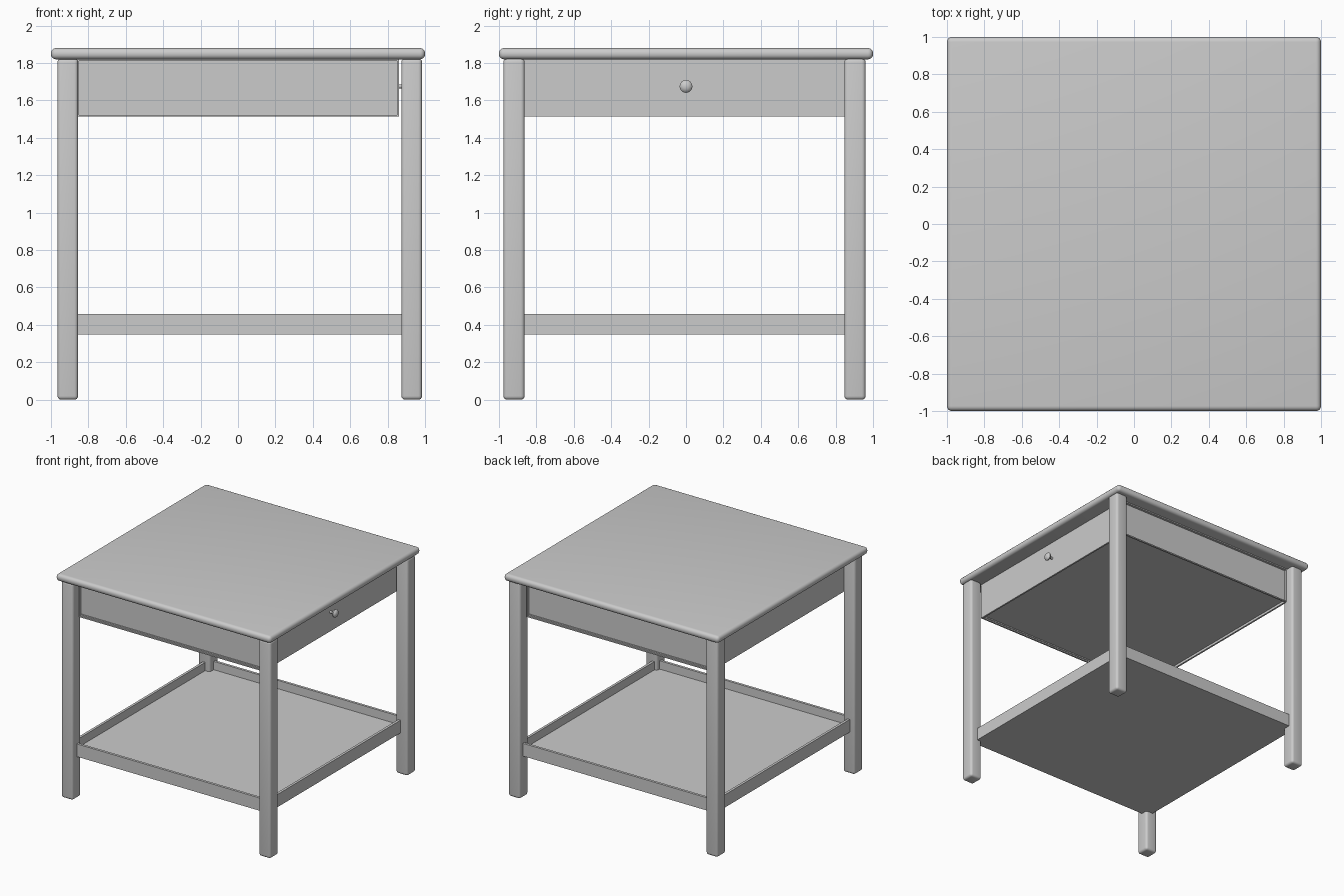
import bpy, bmesh, math

if "Cube" in bpy.data.objects:
    bpy.data.objects.remove(bpy.data.objects["Cube"])


def box(name, lo, hi, bevel=0.0, segments=4):
    bm = bmesh.new()
    bmesh.ops.create_cube(bm, size=1)
    for v in bm.verts:
        for i in range(3):
            v.co[i] = hi[i] if v.co[i] > 0 else lo[i]
    if bevel:
        bmesh.ops.bevel(bm, geom=bm.edges[:], offset=bevel, segments=segments,
                        profile=0.5, affect='EDGES', clamp_overlap=True)
    return finish(name, bm, bevel > 0)


def finish(name, bm, smooth=False):
    mesh = bpy.data.meshes.new(name)
    bm.normal_update()
    bm.to_mesh(mesh)
    bm.free()
    obj = bpy.data.objects.new(name, mesh)
    bpy.context.collection.objects.link(obj)
    if smooth:
        bpy.ops.object.select_all(action='DESELECT')
        obj.select_set(True)
        bpy.context.view_layer.objects.active = obj
        bpy.ops.object.shade_smooth_by_angle(angle=math.radians(35))
    return obj


def recessed_box(name, lo, hi, recesses):
    """Box whose faces along the given directions get a rim and a sunken panel."""
    bm = bmesh.new()
    bmesh.ops.create_cube(bm, size=1)
    for v in bm.verts:
        for i in range(3):
            v.co[i] = hi[i] if v.co[i] > 0 else lo[i]
    for axis, sign, rim, depth in recesses:
        bm.normal_update()
        face = max(bm.faces, key=lambda f: (round(f.normal[axis] * sign, 3), f.calc_area()))
        bmesh.ops.inset_region(bm, faces=[face], thickness=rim)
        # Second, zero-width inset gives the vertical recess walls
        bmesh.ops.inset_region(bm, faces=[face], thickness=0.0005, depth=-depth)
    return finish(name, bm)


# Table top with rounded edge
box("table_top", (-1, -1, 1.82), (1, 1, 1.88), 0.027, 5)

# Four legs
for side, x0, x1 in (("left", -0.965, -0.855), ("right", 0.874, 0.984)):
    for end, y0, y1 in (("front", -0.976, -0.863), ("back", 0.847, 0.96)):
        box(f"{end}_{side}_leg", (x0, y0, 0), (x1, y1, 1.825), 0.02, 4)

# Lower shelf: shallow tray
recessed_box("lower_shelf", (-0.92, -0.92, 0.35), (0.92, 0.92, 0.457),
             [(2, 1, 0.03, 0.07)])

# Drawer box with sunken side and bottom panels
recessed_box("drawer", (-0.86, -0.89, 1.513), (0.86, 0.89, 1.82),
             [(1, -1, 0.014, 0.02), (1, 1, 0.014, 0.02), (2, -1, 0.02, 0.02)])

# Drawer knob: lathed profile (distance out, radius) around x
profile = [(0.85, 0.01), (0.888, 0.01), (0.892, 0.026), (0.9, 0.033),
           (0.908, 0.034), (0.918, 0.027), (0.924, 0.014), (0.926, 0.0)]
bm = bmesh.new()
verts = [bm.verts.new((x, 0, 1.675 + r)) for x, r in profile]
edges = [bm.edges.new(pair) for pair in zip(verts, verts[1:])]
bmesh.ops.spin(bm, geom=verts + edges, cent=(0, 0, 1.675), axis=(1, 0, 0),
               angle=math.tau, steps=24)
bmesh.ops.remove_doubles(bm, verts=bm.verts[:], dist=0.0001)
bmesh.ops.recalc_face_normals(bm, faces=bm.faces[:])
finish("drawer_knob", bm, True)
